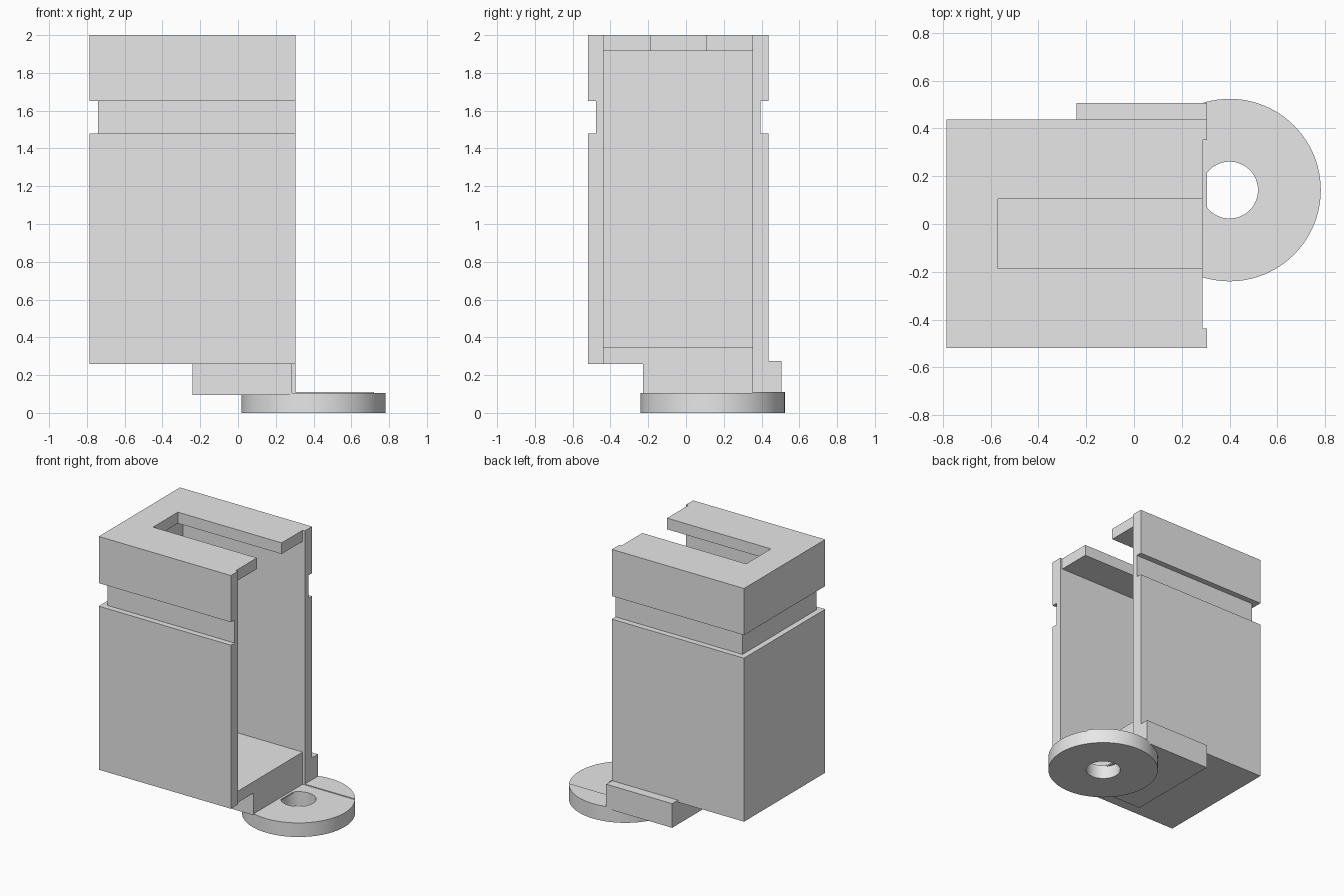
import bpy, bmesh

if "Cube" in bpy.data.objects:
    bpy.data.objects.remove(bpy.data.objects["Cube"], do_unlink=True)

grey = bpy.data.materials.new("plain_grey")
grey.use_nodes = True
grey.diffuse_color = (0.8, 0.8, 0.8, 1)
grey.node_tree.nodes["Principled BSDF"].inputs["Base Color"].default_value = (0.8, 0.8, 0.8, 1)


def finish(name, bm):
    bmesh.ops.recalc_face_normals(bm, faces=bm.faces)
    mesh = bpy.data.meshes.new(name)
    bm.to_mesh(mesh)
    bm.free()
    mesh.materials.append(grey)
    obj = bpy.data.objects.new(name, mesh)
    bpy.context.collection.objects.link(obj)
    return obj


def prism(name, profile, x0, x1):
    """Extrude a (y, z) profile along x."""
    bm = bmesh.new()
    face = bm.faces.new([bm.verts.new((x0, y, z)) for y, z in profile])
    new = bmesh.ops.extrude_face_region(bm, geom=[face])["geom"]
    bmesh.ops.translate(bm, vec=(x1 - x0, 0, 0),
                        verts=[v for v in new if isinstance(v, bmesh.types.BMVert)])
    return finish(name, bm)


def box(name, x, y, z):
    return prism(name, [(y[0], z[0]), (y[1], z[0]), (y[1], z[1]), (y[0], z[1])], *x)


def cylinder(name, centre, radius, z0, z1, sides):
    bm = bmesh.new()
    bmesh.ops.create_cone(bm, cap_ends=True, segments=sides, radius1=radius,
                          radius2=radius, depth=z1 - z0)
    bmesh.ops.translate(bm, verts=bm.verts, vec=(*centre, (z0 + z1) / 2))
    return finish(name, bm)


def select(obj):
    bpy.ops.object.select_all(action='DESELECT')
    obj.select_set(True)
    bpy.context.view_layer.objects.active = obj


def cut(obj, *cutters):
    select(obj)
    for cutter in cutters:
        cutter.hide_render = True
        mod = obj.modifiers.new("cut", 'BOOLEAN')
        mod.operation = 'DIFFERENCE'
        mod.solver = 'EXACT'
        mod.object = cutter
        bpy.ops.object.modifier_apply(modifier=mod.name)
        bpy.data.objects.remove(cutter, do_unlink=True)


# Main extents shared by the housing and its cutters
LEFT, RIGHT, RECESS = -0.785, 0.305, 0.287
FRONT, BACK = -0.52, 0.437
INNER = (-0.437, 0.352)
GROOVE = (1.48, 1.652)

# Housing: hollow box, open at the side, slotted roof, groove around the top
housing = box("housing", (LEFT, RIGHT), (FRONT, BACK), (0.26, 2.0))
cut(housing,
    box("cavity", (-0.70, 1), INNER, (0.345, 1.917)),
    box("end_recess", (RECESS, 1), INNER, (0, 3)),
    box("roof_slot", (-0.57, 1), (-0.187, 0.105), (1.8, 3)),
    box("groove_front", (-2, 2), (-1, FRONT + 0.043), GROOVE),
    box("groove_back", (-2, 2), (BACK - 0.043, 1), GROOVE),
    box("groove_end", (-2, LEFT + 0.043), (-2, 2), GROOVE))

# Mounting block under the housing, with a rear lip and a thin ledge
box("mounting_block", (-0.24, RECESS), (-0.227, INNER[1]), (0.095, 0.26))
prism("rear_lip", [(INNER[1], 0.095), (0.506, 0.095), (0.506, 0.275),
                   (BACK, 0.275), (BACK, 0.26), (INNER[1], 0.26)], -0.24, RIGHT)
box("ledge", (RECESS, RIGHT), (-0.22, INNER[1]), (0.095, 0.105))

# Ring foot with a slightly raised rear segment
CENTRE = (0.40, 0.142)
foot = cylinder("ring_foot", CENTRE, 0.382, 0, 0.111, 96)
cut(foot,
    cylinder("bore", CENTRE, 0.119, -1, 1, 64),
    box("step", (-1, 2), (-1, INNER[1]), (0.105, 1)))
select(foot)
bpy.ops.object.shade_smooth_by_angle()
